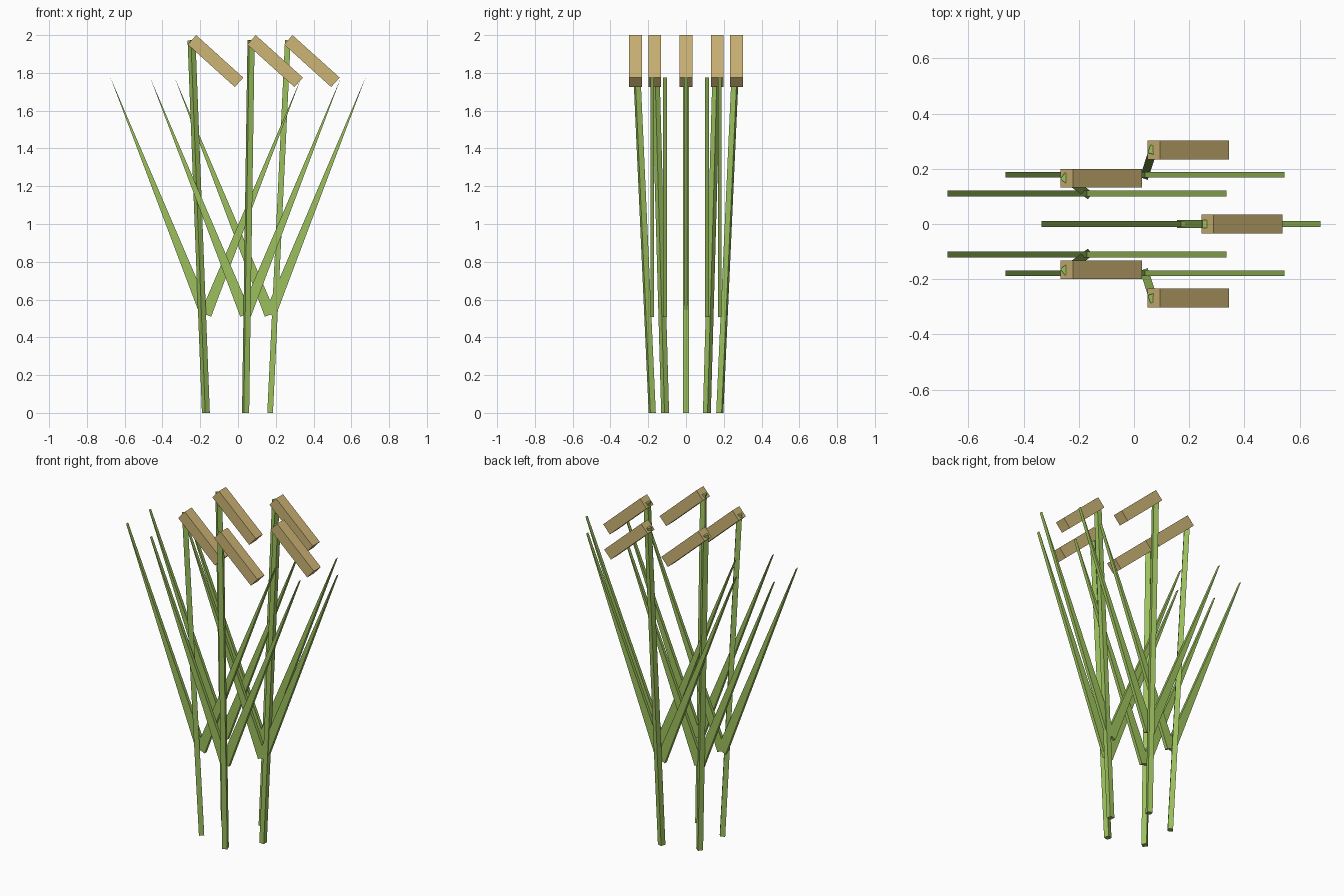
import bpy, bmesh
from math import radians, cos, sin, atan2, hypot
from mathutils import Matrix, Vector

cube = bpy.data.objects.get("Cube")
if cube:
    bpy.data.objects.remove(cube, do_unlink=True)


def material(name, rgb):
    mat = bpy.data.materials.new(name)
    mat.use_nodes = True
    mat.diffuse_color = (*rgb, 1)
    mat.node_tree.nodes["Principled BSDF"].inputs["Base Color"].default_value = (*rgb, 1)
    return mat


GREEN = material("leaf green", (0.33, 0.53, 0.11))
TAN = material("seed tan", (0.61, 0.46, 0.18))


def box(name, size, matrix, mat, tip=1.0):
    """Box standing on its origin; tip scales the top edge in local x."""
    bm = bmesh.new()
    bmesh.ops.create_cube(bm, size=1)
    for v in bm.verts:
        v.co.z += 0.5
        if v.co.z > 0.5:
            v.co.x *= tip
        v.co = Vector(a * b for a, b in zip(v.co, size))
    bmesh.ops.remove_doubles(bm, verts=bm.verts, dist=1e-5)
    bmesh.ops.transform(bm, matrix=matrix, verts=bm.verts)
    bmesh.ops.recalc_face_normals(bm, faces=bm.faces)
    mesh = bpy.data.meshes.new(name)
    bm.to_mesh(mesh)
    bm.free()
    mesh.materials.append(mat)
    obj = bpy.data.objects.new(name, mesh)
    bpy.context.collection.objects.link(obj)


# Ring of five stalks leaning outwards
CENTER_X, R_BASE, R_TOP, HEIGHT = -0.018, 0.188, 0.282, 1.975
STALK_LEAN = atan2(R_TOP - R_BASE, HEIGHT)
LEAF_LEAN = atan2(0.505, 1.255)
LEAF_LENGTH = hypot(0.505, 1.255)
HEAD_LENGTH = 0.336

for i in range(5):
    angle = radians(72 * i)
    out = Vector((cos(angle), sin(angle), 0))
    base = Vector((CENTER_X, 0, 0)) + out * R_BASE
    top = Vector((CENTER_X, 0, 0)) + out * R_TOP

    # Stalk
    turn = Matrix.Rotation(angle, 4, 'Z') @ Matrix.Rotation(STALK_LEAN, 4, 'Y')
    box(f"stalk_{i + 1}", (0.03, 0.03, HEIGHT), Matrix.Translation(base) @ turn, GREEN)

    # Pair of flat pointed leaves
    for side, label in ((1, "left"), (-1, "right")):
        place = Matrix.Translation(base + Vector((0, 0, 0.52)))
        lean = Matrix.Rotation(side * LEAF_LEAN, 4, 'Y')
        box(f"leaf_{label}_{i + 1}", (0.06, 0.02, LEAF_LENGTH), place @ lean, GREEN, tip=0)

    # Drooping seed head, always hanging towards +x
    place = Matrix.Translation(top + Vector((0.127, 0, 1.8625)))
    droop = Matrix.Rotation(radians(132), 4, 'Y')
    shift = Matrix.Translation((0, 0, -HEAD_LENGTH / 2))
    box(f"seed_head_{i + 1}", (0.067, 0.068, HEAD_LENGTH), place @ droop @ shift, TAN)
